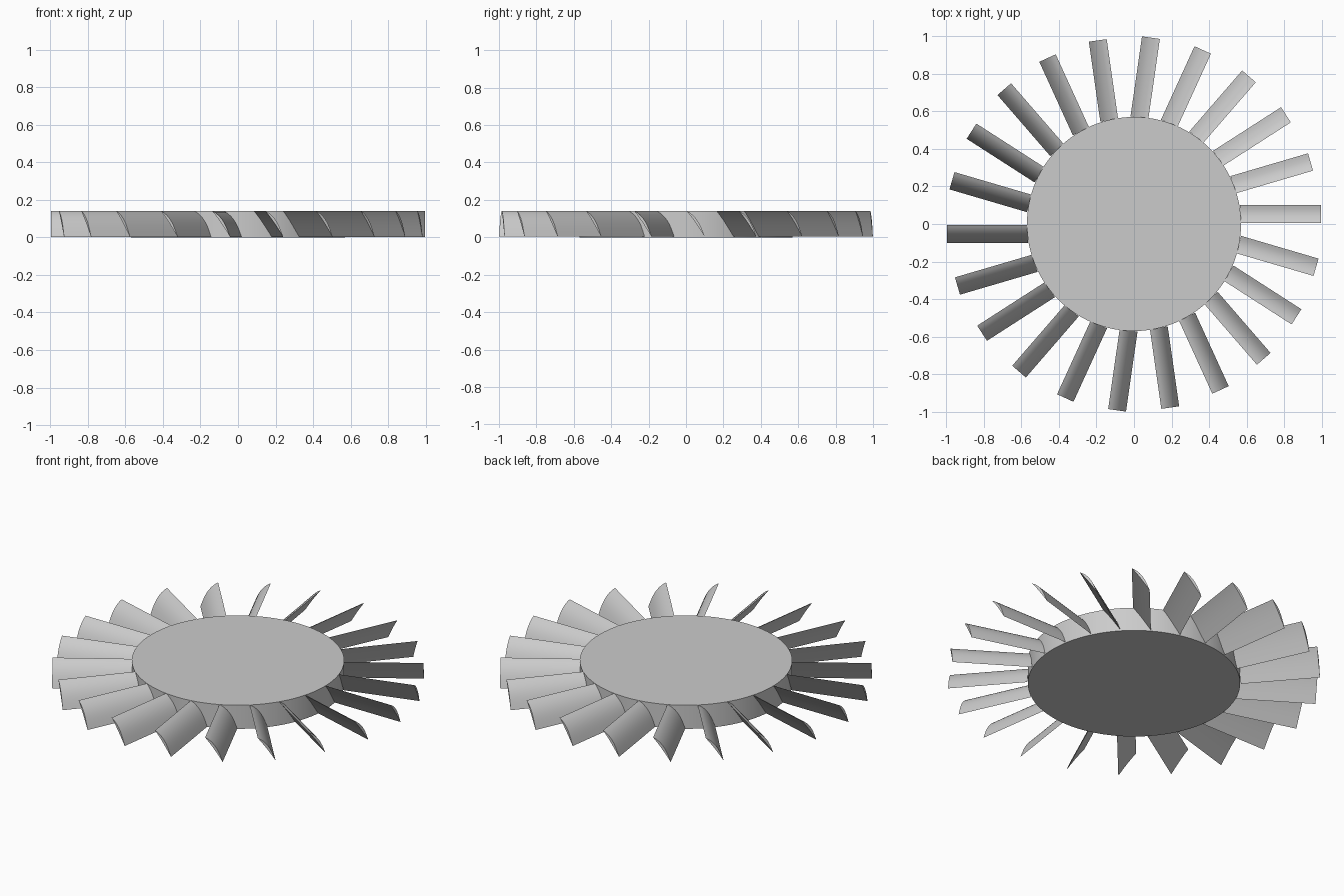
import bpy, bmesh, math
from mathutils import Matrix, Vector

cube = bpy.data.objects.get("Cube")
if cube:
    bpy.data.objects.remove(cube, do_unlink=True)

HUB_RADIUS, HEIGHT = 0.57, 0.14
TIP_RADIUS, BLADES = 0.995, 22

grey = bpy.data.materials.new("light grey")
grey.use_nodes = True
colour = (0.6, 0.6, 0.6, 1)
grey.diffuse_color = colour
grey.node_tree.nodes["Principled BSDF"].inputs["Base Color"].default_value = colour


def smooth(obj, angle):
    bpy.ops.object.select_all(action="DESELECT")
    obj.select_set(True)
    bpy.context.view_layer.objects.active = obj
    bpy.ops.object.shade_smooth_by_angle(angle=math.radians(angle))


# Solid round hub
bpy.ops.mesh.primitive_cylinder_add(vertices=96, radius=HUB_RADIUS, depth=HEIGHT,
                                    location=(0, 0, HEIGHT / 2))
hub = bpy.context.object
hub.name = "hub"
hub.data.materials.append(grey)
smooth(hub, 40)


# Blade cross-section: a pitched chord with a bowed upper face
def section(steps=10):
    top, bottom = Vector((0.004, HEIGHT)), Vector((0.1, 0.003))
    chord = bottom - top
    normal = Vector((-chord.y, chord.x)).normalized()
    def side(bulge):
        return [top + chord * (i / steps) + normal * bulge * math.sin(math.pi * (i / steps) ** 0.8)
                for i in range(steps + 1)]
    return side(0.018) + side(0.003)[-2:0:-1]


profile = section()
bm = bmesh.new()
root = [bm.verts.new((HUB_RADIUS - 0.005, p.x, p.y)) for p in profile]
tip = [bm.verts.new((TIP_RADIUS, p.x, p.y)) for p in profile]
n = len(profile)
for i in range(n):
    j = (i + 1) % n
    bm.faces.new((root[i], root[j], tip[j], tip[i]))
bm.faces.new(root)
bm.faces.new(tip)
bmesh.ops.recalc_face_normals(bm, faces=bm.faces)
blade_mesh = bpy.data.meshes.new("blade")
bm.to_mesh(blade_mesh)
bm.free()
blade_mesh.materials.append(grey)

# Ring of identical blades
for k in range(BLADES):
    blade = bpy.data.objects.new(f"blade_{k + 1}", blade_mesh)
    blade.matrix_world = Matrix.Rotation(math.tau * k / BLADES, 4, "Z")
    bpy.context.collection.objects.link(blade)
smooth(blade, 30)
